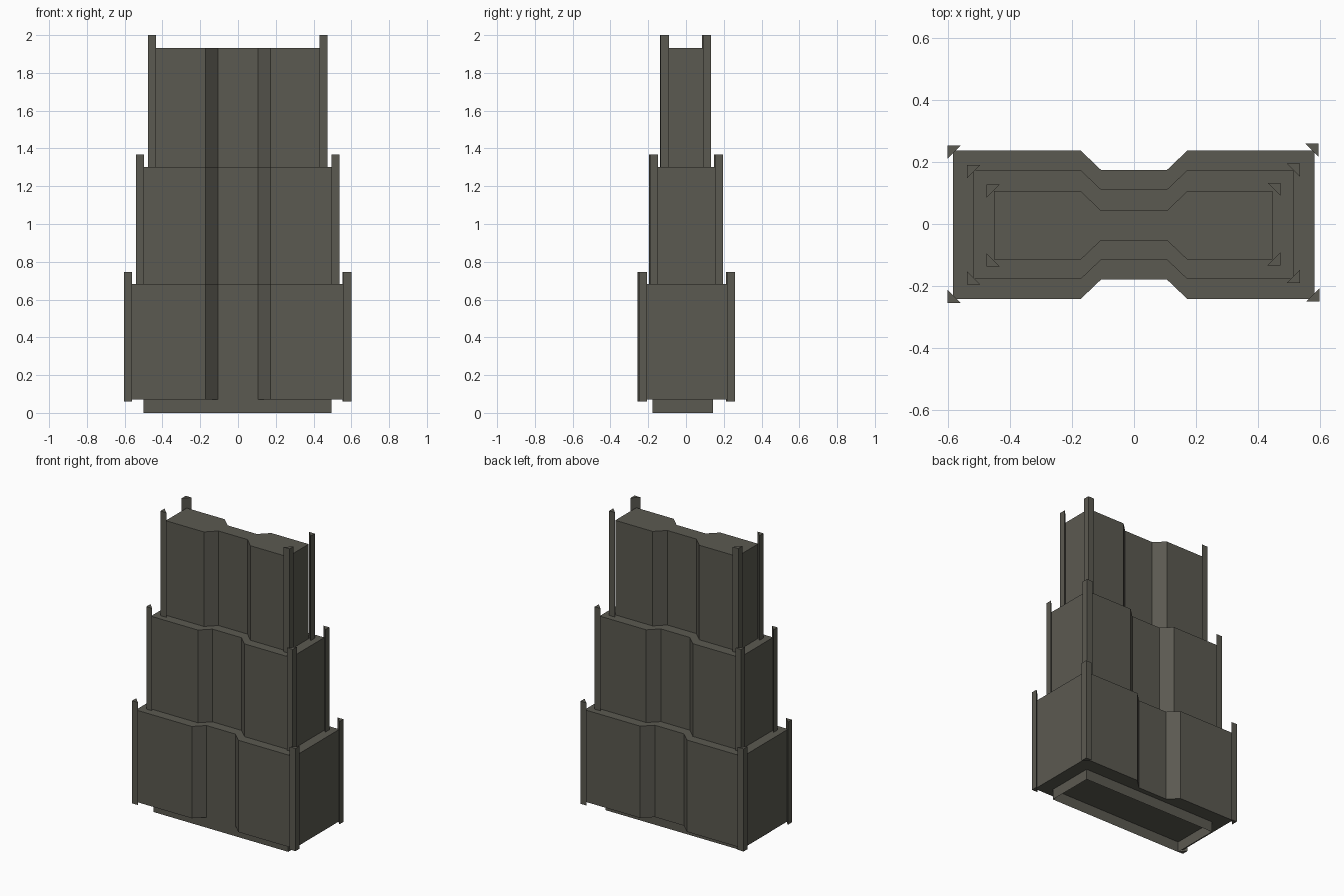
import bpy, bmesh

if "Cube" in bpy.data.objects:
    bpy.data.objects.remove(bpy.data.objects["Cube"])

stone = bpy.data.materials.new("dark olive stone")
stone.diffuse_color = (0.105, 0.101, 0.082, 1)
stone.use_nodes = True
stone.node_tree.nodes["Principled BSDF"].inputs["Base Color"].default_value = stone.diffuse_color


def finish(name, bm):
    mesh = bpy.data.meshes.new(name)
    bm.to_mesh(mesh)
    bm.free()
    mesh.materials.append(stone)
    obj = bpy.data.objects.new(name, mesh)
    bpy.context.collection.objects.link(obj)
    return obj


def prism(name, outline, z0, z1):
    """Closed upright prism from a plan outline."""
    bm = bmesh.new()
    face = bm.faces.new([bm.verts.new((x, y, z0)) for x, y in outline])
    top = bmesh.ops.extrude_face_region(bm, geom=[face], use_keep_orig=True)["geom"]
    bmesh.ops.translate(bm, vec=(0, 0, z1 - z0),
                        verts=[v for v in top if isinstance(v, bmesh.types.BMVert)])
    bmesh.ops.recalc_face_normals(bm, faces=bm.faces)
    return finish(name, bm)


def waisted(x0, x1, front, back, depth=0.062):
    """Rectangle plan with a shallow notch in the middle of both long sides."""
    return [(x0, front), (-0.172, front), (-0.107, front + depth),
            (0.107, front + depth), (0.172, front), (x1, front),
            (x1, back), (0.172, back), (0.107, back - depth),
            (-0.107, back - depth), (-0.172, back), (x0, back)]


# Tiers: name, body x0, x1, front, back, z0, z1, then post bottom, top and corners
tiers = [
    ("lower", -0.585, 0.583, -0.242, 0.237, 0.07, 0.683, 0.06, 0.745,
     [(-0.603, -0.256), (0.600, -0.250), (-0.603, 0.254), (0.597, 0.260)]),
    ("middle", -0.519, 0.516, -0.178, 0.174, 0.683, 1.302, 0.683, 1.367,
     [(-0.540, -0.196), (0.537, -0.190), (-0.540, 0.190), (0.537, 0.196)]),
    ("upper", -0.453, 0.448, -0.115, 0.106, 1.302, 1.933, 1.302, 2.0,
     [(-0.476, -0.138), (0.474, -0.134), (-0.476, 0.128), (0.474, 0.133)]),
]

LEG = 0.043
for name, x0, x1, front, back, z0, z1, p0, p1, corners in tiers:
    # Waisted body
    prism(name + "_tier", waisted(x0, x1, front, back), z0, z1)
    # Triangular corner posts, right angle pointing outward
    for i, (x, y) in enumerate(corners):
        dx = LEG if x < 0 else -LEG
        dy = LEG if y < 0 else -LEG
        prism(f"{name}_corner_post_{i + 1}", [(x, y), (x + dx, y), (x, y + dy)], p0, p1)

# Plinth: thin open skirt under the lowest tier
bm = bmesh.new()
plan = [(-0.5, -0.178), (0.495, -0.178), (0.495, 0.142), (-0.5, 0.142)]
low = [bm.verts.new((x, y, 0)) for x, y in plan]
high = [bm.verts.new((x, y, 0.07)) for x, y in plan]
for i in range(4):
    j = (i + 1) % 4
    bm.faces.new((low[i], low[j], high[j], high[i]))
finish("plinth_skirt", bm)
